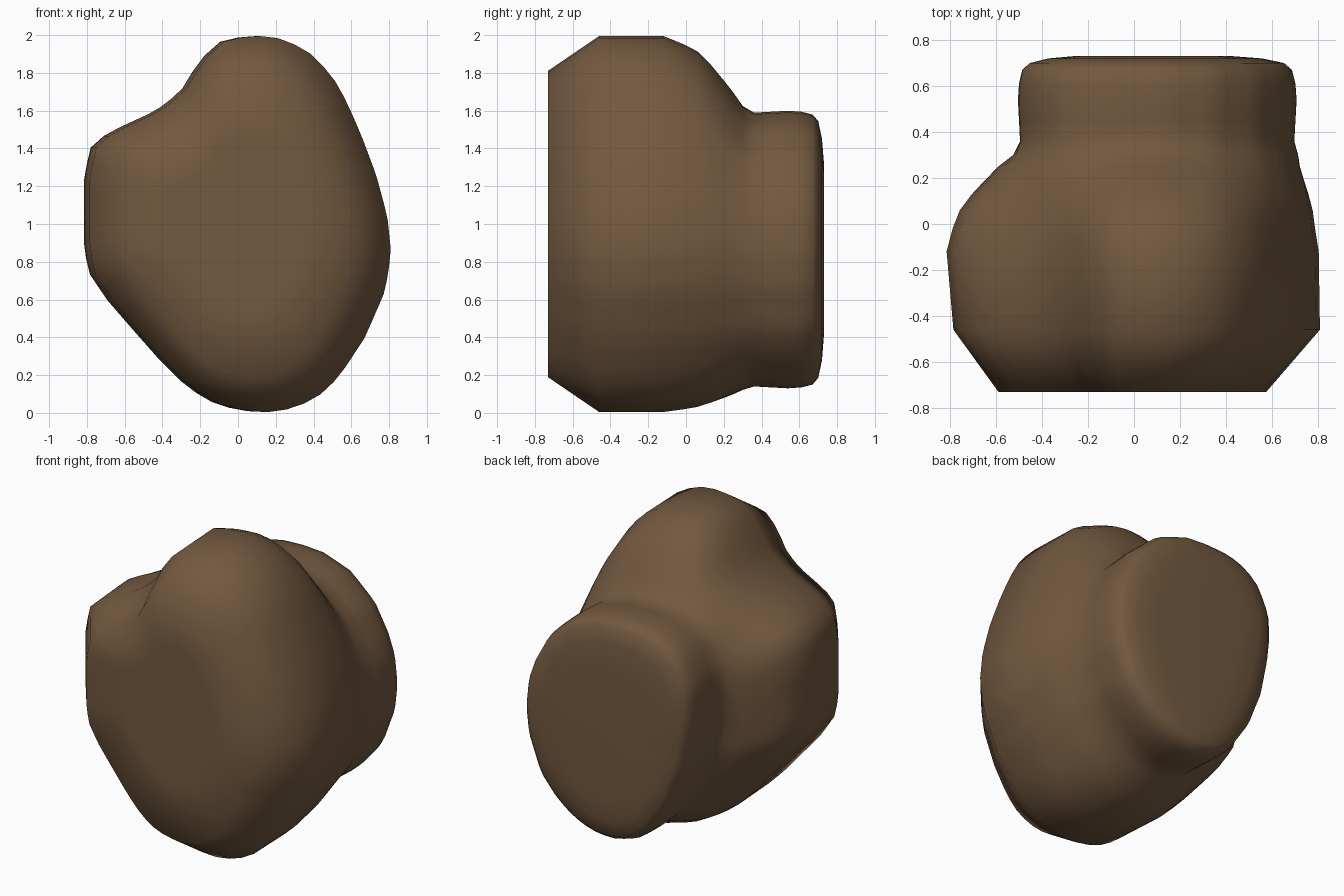
import bpy, bmesh, math
from mathutils import Vector
from mathutils.geometry import intersect_line_line_2d

if "Cube" in bpy.data.objects:
    bpy.data.objects.remove(bpy.data.objects["Cube"])

SIDES = 64

# Broad front outline and smaller rear outline (x, z)
FRONT = [(.06, 2), (.24, 1.98), (.38, 1.9), (.49, 1.79), (.57, 1.65), (.65, 1.47),
         (.73, 1.26), (.79, 1.04), (.81, .85), (.78, .65), (.67, .4), (.53, .19),
         (.4, .07), (.26, .02), (.12, 0), (-.02, .02), (-.17, .07), (-.3, .17),
         (-.41, .28), (-.56, .45), (-.69, .6), (-.79, .75), (-.81, .89), (-.81, 1.24),
         (-.78, 1.4), (-.69, 1.48), (-.56, 1.54), (-.43, 1.6), (-.3, 1.7),
         (-.21, 1.85), (-.11, 1.96)]
REAR = [(-.18, 1.59), (0, 1.6), (.16, 1.59), (.36, 1.52), (.54, 1.36), (.64, 1.18),
        (.69, 1.04), (.71, .85), (.69, .67), (.6, .43), (.48, .29), (.36, .2),
        (.27, .16), (.16, .13), (.03, .13), (-.1, .17), (-.21, .26), (-.34, .45),
        (-.44, .7), (-.49, .95), (-.505, 1.1), (-.5, 1.28), (-.42, 1.45), (-.32, 1.54)]


def resample(outline, cx, cz):
    """Points where evenly spaced rays from a centre meet the outline."""
    c, pts, out = Vector((cx, cz)), [Vector(p) for p in outline], []
    for i in range(SIDES):
        a = math.tau * (i + .25) / SIDES
        far = c + Vector((math.cos(a), math.sin(a))) * 4
        for p, q in zip(pts, pts[1:] + pts[:1]):
            hit = intersect_line_line_2d(c, far, p, q)
            if hit:
                out.append(hit)
                break
    return c, out


fc, front = resample(FRONT, .03, 1.0)
rc, rear = resample(REAR, .1, .87)

# Sections: y, blend from front to rear outline, inset, x scale, z scale, x shift
SECTIONS = [(-.73, 0, 0, .4, .45, -.015), (-.73, 0, 0, .72, .815, -.015),
            (-.46, 0, 0, .985, 1, .012), (-.12, 0, 0, 1, 1, -.005),
            (-.02, .1, 0, 1, 1, -.01), (.06, .2, 0, 1, 1, -.01),
            (.13, .37, 0, 1, 1, -.01), (.2, .58, 0, 1, 1, -.01),
            (.25, .74, 0, 1, 1, -.01), (.3, .93, 0, 1, 1, 0), (.36, 1, .01, 1, 1, 0),
            (.45, 1, .005, 1, 1, 0), (.54, 1, 0, 1, 1, 0), (.61, 1, .005, 1, 1, 0),
            (.67, 1, .02, 1, 1, 0), (.7, 1, .055, 1, 1, 0), (.72, 1, .15, 1, 1, 0),
            (.73, 1, .28, 1, 1, 0)]

# Lofted body
bm = bmesh.new()
rings = []
for y, t, inset, sx, sz, dx in SECTIONS:
    c = fc.lerp(rc, t)
    ring = []
    for f, r in zip(front, rear):
        d = f.lerp(r, t) - c
        d = d.normalized() * (d.length - inset)
        ring.append(bm.verts.new((c.x + d.x * sx + dx, y, c.y + d.y * sz)))
    rings.append(ring)
for a, b in zip(rings, rings[1:]):
    for i in range(SIDES):
        j = (i + 1) % SIDES
        bm.faces.new((a[i], a[j], b[j], b[i]))
bm.faces.new(rings[0])
bm.faces.new(rings[-1])
bmesh.ops.recalc_face_normals(bm, faces=bm.faces)
for f in bm.faces:
    f.smooth = True
mesh = bpy.data.meshes.new("stone_body")
bm.to_mesh(mesh)
bm.free()
body = bpy.data.objects.new("stone_body", mesh)
bpy.context.collection.objects.link(body)

# Brown colouring
mat = bpy.data.materials.new("brown")
mat.diffuse_color = (.17, .10, .05, 1)
mat.use_nodes = True
mat.node_tree.nodes["Principled BSDF"].inputs["Base Color"].default_value = mat.diffuse_color
mesh.materials.append(mat)
